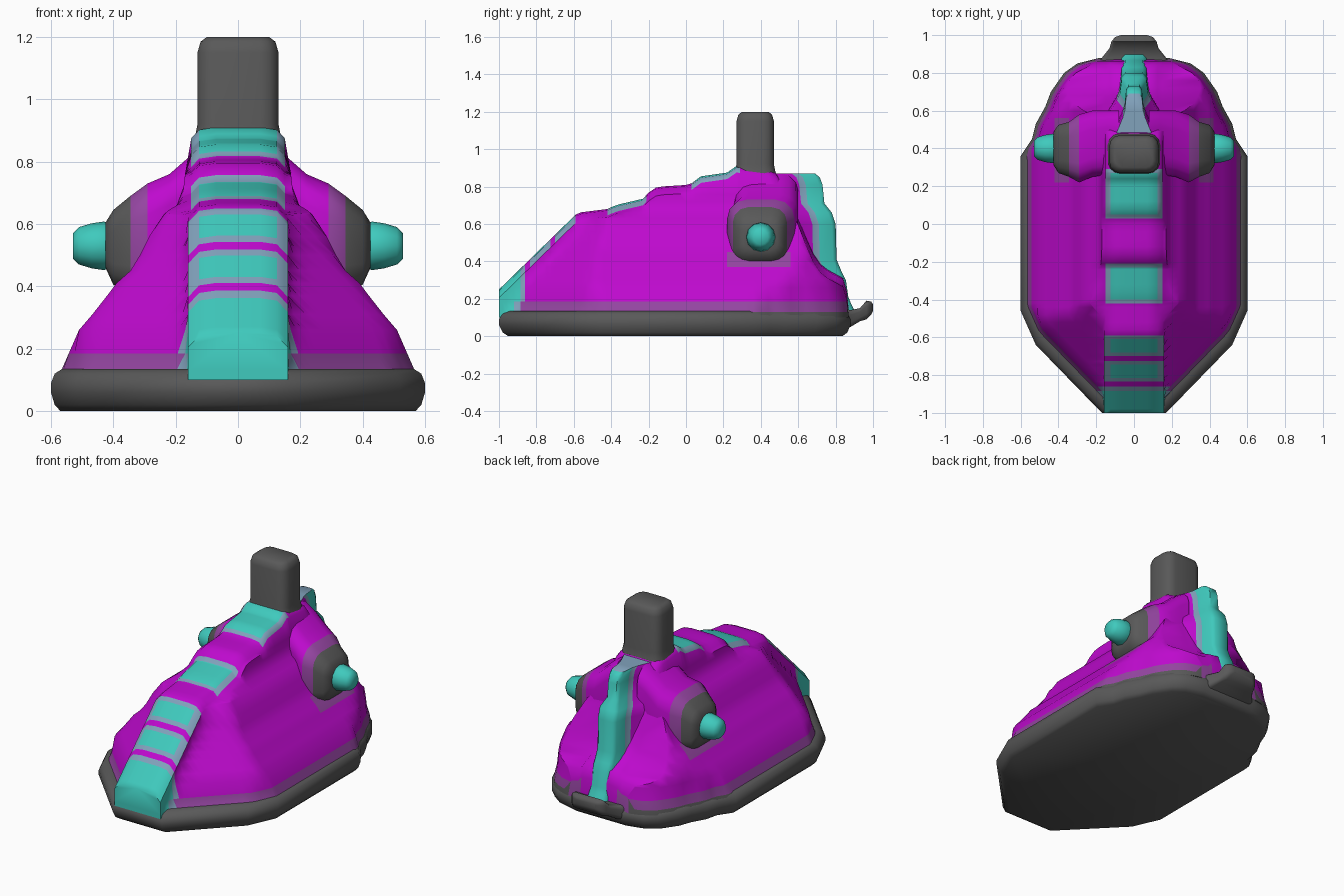
import bpy, bmesh, math
from mathutils import Vector

cube = bpy.data.objects.get("Cube")
if cube:
    bpy.data.objects.remove(cube, do_unlink=True)


def material(name, colour):
    mat = bpy.data.materials.new(name)
    mat.use_nodes = True
    mat.diffuse_color = (*colour, 1)
    shader = next(n for n in mat.node_tree.nodes if n.type == 'BSDF_PRINCIPLED')
    shader.inputs["Base Color"].default_value = (*colour, 1)
    shader.inputs["Roughness"].default_value = 0.7
    return mat


MATERIALS = [
    material("dark grey", (0.1, 0.1, 0.1)),
    material("magenta", (0.52, 0.003, 0.62)),
    material("teal", (0.05, 0.59, 0.51)),
    material("muted purple", (0.3, 0.06, 0.36)),
    material("muted teal", (0.22, 0.36, 0.5)),
]
GREY, MAGENTA, TEAL, PURPLE, PALE = range(len(MATERIALS))


def curve(*points):
    """Piecewise linear function through (t, value) points."""
    def value(t):
        if t <= points[0][0]:
            return points[0][1]
        for (a, va), (b, vb) in zip(points, points[1:]):
            if t <= b:
                return va + (vb - va) * (t - a) / (b - a)
        return points[-1][1]
    return value


def rounded(u0, u1, v0, v1, amount=0.28):
    """Rectangle outline with rounded corners."""
    r = amount * min(u1 - u0, v1 - v0)
    corners = [(u1 - r, v1 - r), (u0 + r, v1 - r), (u0 + r, v0 + r), (u1 - r, v0 + r)]
    outline = []
    for quarter, (u, v) in enumerate(corners):
        for step in range(4):
            a = (quarter + step / 3) * math.pi / 2
            outline.append((u + r * math.cos(a), v + r * math.sin(a)))
    return outline


def loft(name, rings, colour, angle=50):
    """Skin closed rings, cap both ends, colour each face by its centre."""
    bm = bmesh.new()
    loops = [[bm.verts.new(p) for p in ring] for ring in rings]
    for a, b in zip(loops, loops[1:]):
        for i in range(len(a)):
            bm.faces.new((a[i - 1], a[i], b[i], b[i - 1]))
    for end in (loops[0], loops[-1]):
        bm.faces.new(end)
    for face in bm.faces:
        face.material_index = colour(face.calc_center_median())
    bmesh.ops.remove_doubles(bm, verts=bm.verts, dist=0.0005)
    bmesh.ops.dissolve_degenerate(bm, edges=bm.edges, dist=0.0005)
    bmesh.ops.recalc_face_normals(bm, faces=bm.faces)
    mesh = bpy.data.meshes.new(name)
    bm.to_mesh(mesh)
    bm.free()
    for mat in MATERIALS:
        mesh.materials.append(mat)
    obj = bpy.data.objects.new(name, mesh)
    bpy.context.collection.objects.link(obj)
    bpy.ops.object.select_all(action='DESELECT')
    obj.select_set(True)
    bpy.context.view_layer.objects.active = obj
    bpy.ops.object.shade_smooth_by_angle(angle=math.radians(angle))


# Shared shape curves: plan width along y, wall width and setbacks by height
PLAN_KEYS = [(-1, .17), (-.64, .52), (-.46, .6), (.36, .6), (.45, .54), (.53, .52),
             (.62, .47), (.7, .44), (.8, .37), (.85, .3), (.88, .18)]
plan = curve(*PLAN_KEYS)
wall = curve((.1, .58), (.18, .545), (.26, .51), (.33, .45), (.41, .39), (.45, .345),
             (.5, .315), (.6, .265), (.64, .23), (.67, .18), (.76, .17), (.8, .15))
rear_setback = curve((.13, 0), (.3, .025), (.4, .12), (.6, .21), (.8, .3))
front_setback = curve((.1, .04), (.14, .08), (.25, .1), (1, .85))
inset = curve((.1, .01), (.2, .03))
ridge = curve((-1, .25), (-.58, .66), (-.42, .68), (-.38, .7), (-.23, .735), (-.18, .79),
              (-.14, .8), (.02, .81), (.08, .855), (.22, .875), (.27, .91), (.47, .89),
              (.53, .8), (.6, .64), (.67, .46), (.73, .37), (.84, .31), (.86, .24),
              (.87, .14))

# Sole: plan outline stacked with soft edges
sole = []
for z, scale in ((0, .95), (.02, .98), (.06, 1), (.09, 1), (.12, .98), (.135, .94)):
    side = [(plan(y) * scale, y * scale, z) for y, w in PLAN_KEYS]
    sole.append(side + [(-x, y, h) for x, y, h in reversed(side)])
loft("sole", sole, lambda c: GREY)

# Hull: cross sections along the length
PATCHES = [(-.815, -.745), (-.68, -.61), (-.4, -.23), (.05, .27)]
LEVELS = (.76, .72, .66, .63, .56, .5, .45, .41, .37, .31, .26, .185, .13, .1)
BORDER = .02


def half_width(y, z):
    shifted = y + rear_setback(z) if y > 0 else y - front_setback(z)
    return max(.16, min(wall(z), plan(shifted) - inset(z)))


def hull_section(y):
    top = ridge(y)
    side = [(.07, top), (.125, top - .008), (.15, top - .035)]
    for level in LEVELS:
        z = max(.1, min(level, top - .045))
        side.append((half_width(y, z), z))
    return ([(0, y, top)] + [(x, y, z) for x, z in side]
            + [(-x, y, z) for x, z in reversed(side)])


def hull_colour(c):
    x = abs(c.x)
    if c.y < -.885 and x < .165:
        return TEAL
    if c.y < -.86 and x < .175:
        return PALE
    if x < .16 and c.z > ridge(c.y) - .045:
        for start, end in PATCHES:
            if start < c.y < end and x < .13:
                return TEAL
            if start - BORDER < c.y < end + BORDER:
                return PALE
    if c.z < .13:
        return GREY
    beside_housing = .22 < c.y < .56 and .37 < c.z < .45 and x > .3
    return PURPLE if c.z < .185 or beside_housing else MAGENTA


stations = {round(-1 + i * .04, 3) for i in range(47)}
stations |= {-.98, -.885, -.86, .22, .56, .86, .87}
for start, end in PATCHES:
    stations |= {start - BORDER, start, end, end + BORDER}
loft("hull", [hull_section(y) for y in sorted(stations)], hull_colour)

# Rear fin: stepped back edge that flares into the hull
FIN_EDGE = [(.14, .9), (.18, .88), (.21, .868), (.3, .855), (.35, .83), (.41, .805),
            (.6, .8), (.66, .78), (.71, .74), (.81, .73), (.85, .715), (.87, .69)]
fin_edge = curve(*FIN_EDGE)
FIN_ROWS = [(.22, .15), (.125, .09), (.09, .075), (.02, .065), (0, .045)]


def fin_colour(c):
    depth = fin_edge(c.z) - c.y
    if c.z > .865:
        return PALE
    return TEAL if depth < .09 else PALE if depth < .12 else MAGENTA


fin = []
for z, y in FIN_EDGE:
    taper = 1 if z < .7 else .65
    side = [(w * taper, y - depth, z) for depth, w in FIN_ROWS]
    fin.append(side + [(-a, b, h) for a, b, h in reversed(side)])
loft("rear_fin", fin, fin_colour)

# Tail lip
TAIL = [(.8, .22, .03, .13), (.88, .17, .05, .14), (.93, .13, .08, .15),
        (.965, .12, .09, .19), (.99, .1, .115, .185), (1, .07, .135, .17)]
loft("tail_lip", [[(x, y, z) for x, z in rounded(-w, w, low, high)]
                  for y, w, low, high in TAIL], lambda c: GREY)

# Post on top, with a flared foot and soft top
POST = [(.82, .155, .13), (.87, .14, .11), (.92, .13, .1), (1.15, .13, .1),
        (1.185, .12, .09), (1.2, .1, .07)]
loft("post", [[(x, y + .37, z) for x, y in rounded(-w, w, -d, d)]
              for z, w, d in POST], lambda c: GREY if c.z > .88 else MAGENTA)

# Side housings and their round studs
HOUSING = [(.08, .26, .6, .3, .87), (.14, .26, .6, .3, .83), (.22, .25, .6, .3, .76),
           (.29, .22, .58, .35, .73), (.345, .25, .54, .385, .69),
           (.4, .27, .525, .405, .645), (.425, .31, .49, .46, .605)]
STUD = [(.41, .07), (.43, .078), (.47, .072), (.51, .06), (.53, .04)]


def housing_colour(c):
    x = abs(c.x)
    return MAGENTA if x < .29 else PURPLE if x < .345 else GREY


for label, s in (("left", 1), ("right", -1)):
    loft(label + "_housing", [[(s * x, y, z) for y, z in rounded(*box)]
                              for x, *box in HOUSING], housing_colour)
    centre = Vector((0, .4, .53))
    rings = []
    for x, r in STUD:
        angles = [math.tau * i / 12 for i in range(12)]
        rings.append([centre + Vector((s * x, r * math.cos(a), r * math.sin(a)))
                      for a in angles])
    loft(label + "_stud", rings, lambda c: TEAL)
